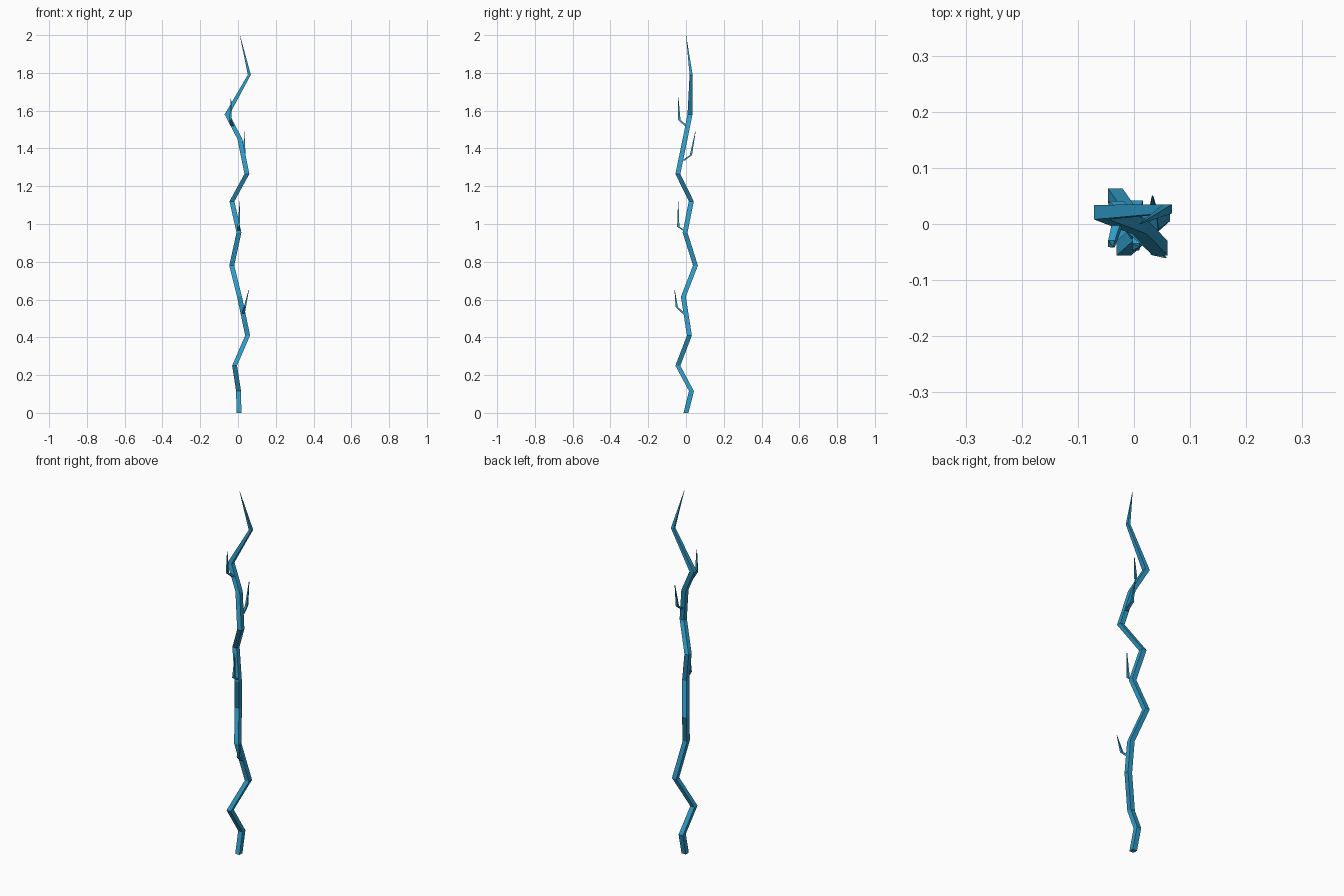
import bpy, bmesh

if "Cube" in bpy.data.objects:
    bpy.data.objects.remove(bpy.data.objects["Cube"])

mat = bpy.data.materials.new("bolt_blue")
mat.diffuse_color = (0.03, 0.33, 0.58, 1)
mat.use_nodes = True
mat.node_tree.nodes["Principled BSDF"].inputs["Base Color"].default_value = mat.diffuse_color


def square_tube(name, path):
    """Level square rings at each (x, y, z, half_width), joined by flat sides."""
    bm = bmesh.new()
    rings = []
    for x, y, z, h in path:
        rings.append([bm.verts.new((x + sx * h, y + sy * h, z))
                      for sx, sy in ((-1, -1), (1, -1), (1, 1), (-1, 1))])
    for a, b in zip(rings, rings[1:]):
        for i in range(4):
            j = (i + 1) % 4
            bm.faces.new((a[i], a[j], b[j], b[i]))
    bm.faces.new(rings[0][::-1])
    bm.faces.new(rings[-1])
    bmesh.ops.recalc_face_normals(bm, faces=bm.faces)
    me = bpy.data.meshes.new(name)
    bm.to_mesh(me)
    bm.free()
    me.materials.append(mat)
    ob = bpy.data.objects.new(name, me)
    bpy.context.collection.objects.link(ob)
    return ob


# Main zigzag stem, tapering to a point
W = 0.013
square_tube("main_bolt", [
    (0.005, 0.0, 0.0, W), (0.003, 0.029, 0.115, W), (-0.018, -0.043, 0.25, W),
    (0.051, 0.018, 0.41, W), (0.008, -0.014, 0.615, W), (-0.033, 0.05, 0.78, W),
    (0.005, -0.005, 0.955, W), (-0.032, 0.028, 1.12, W), (0.047, -0.043, 1.265, W),
    (0.01, -0.005, 1.45, W), (-0.058, 0.021, 1.58, W), (0.06, 0.027, 1.79, 0.008),
    (0.01, 0.0, 2.0, 0.0006)])

# Small side branches: root, elbow, tip
branches = [
    ((0.028, -0.01, 0.525), (0.036, -0.049, 0.56), (0.057, -0.06, 0.65)),
    ((0.005, -0.008, 0.965), (0.003, -0.041, 0.985), (0.01, -0.041, 1.12)),
    ((0.036, -0.015, 1.335), (0.034, 0.026, 1.365), (0.033, 0.05, 1.49)),
    ((-0.03, 0.0, 1.52), (-0.04, -0.035, 1.55), (-0.037, -0.041, 1.67)),
]
for i, (root, elbow, tip) in enumerate(branches, 1):
    square_tube(f"side_branch_{i}",
                [(*root, 0.008), (*elbow, 0.006), (*tip, 0.001)])
